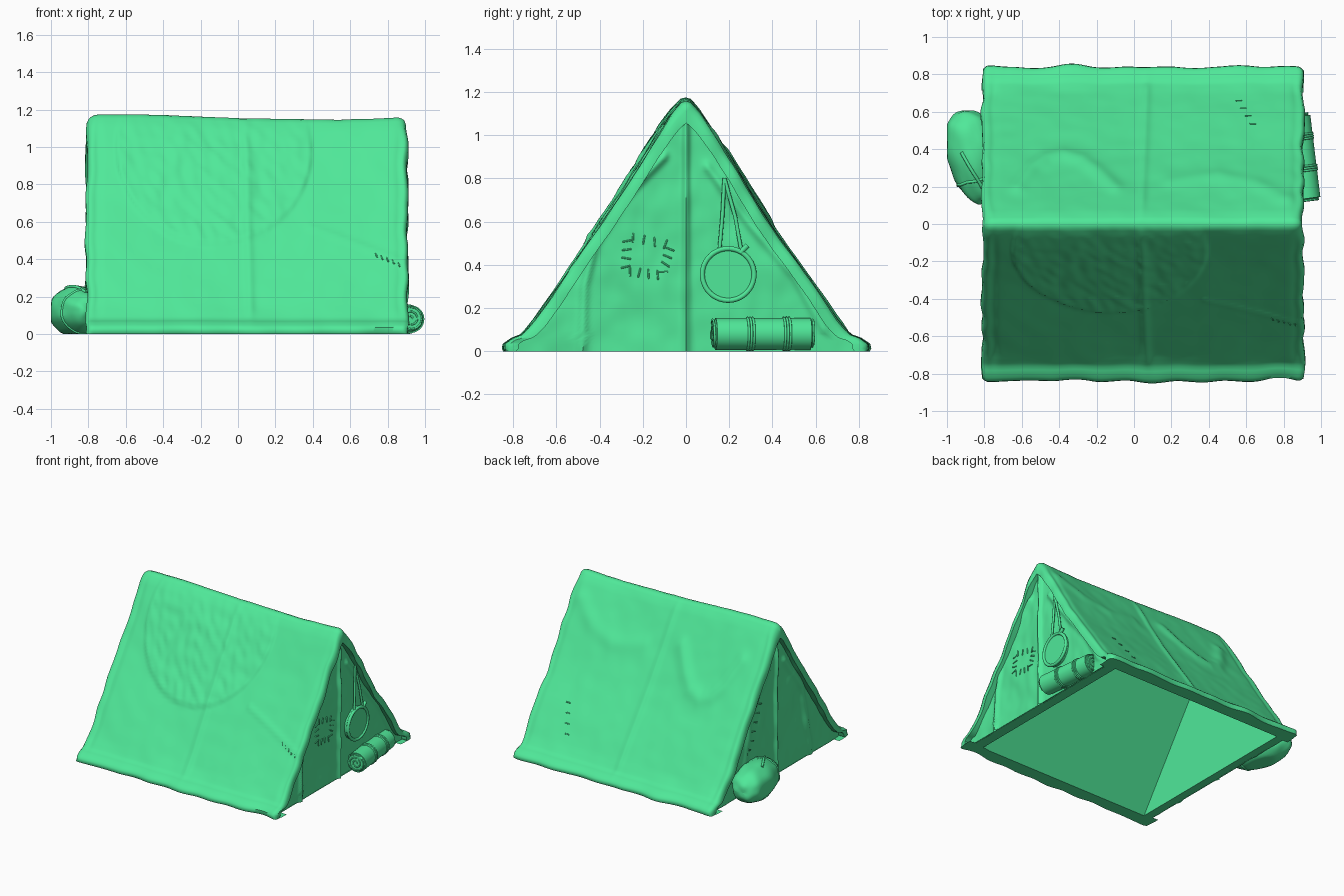
import bpy, bmesh, math, random
from mathutils import Vector, Matrix, noise

if "Cube" in bpy.data.objects:
    bpy.data.objects.remove(bpy.data.objects["Cube"])

random.seed(4)
X0, X1 = -0.810, 0.907            # roof ends
W0, W1 = -0.768, 0.864            # end walls
HALF = [(0, 1.162), (.024, 1.155), (.065, 1.105), (.175, .93), (.29, .75), (.395, .59),
        (.505, .43), (.7, .15), (.755, .08), (.8, .062), (.835, .035), (.838, 0), (.74, 0)]
LENS = [0]
for a, b in zip(HALF, HALF[1:]):
    LENS.append(LENS[-1] + math.dist(a, b))
GREEN = bpy.data.materials.new("green_canvas")
GREEN.diffuse_color = (.08, .81, .32, 1)
GREEN.use_nodes = True
GREEN.node_tree.nodes["Principled BSDF"].inputs["Base Color"].default_value = GREEN.diffuse_color


def nz(x, y, z):
    return noise.noise(Vector((x, y, z)))


def prof(s):
    """Point on the half cross-section, s = 0 ridge to 1 hem."""
    d = max(0, min(1, s)) * LENS[-1]
    i = next(k for k in range(1, len(LENS)) if d <= LENS[k] + 1e-9)
    f = (d - LENS[i - 1]) / (LENS[i] - LENS[i - 1])
    return Vector(HALF[i - 1]).lerp(Vector(HALF[i]), f)


def s_at(z):
    lo, hi = 0, 1
    for _ in range(30):
        m = (lo + hi) / 2
        lo, hi = (m, hi) if prof(m).y > z else (lo, m)
    return lo


def ridge(x, y, line, w):
    """Soft bump along a polyline."""
    best, p = 9, Vector((x, y))
    for a, b in zip(line, line[1:]):
        a, b = Vector(a), Vector(b)
        t = max(0, min(1, (p - a).dot(b - a) / (b - a).length_squared))
        best = min(best, (p - a.lerp(b, t)).length)
    return math.exp(-(best / w) ** 2)


FRONT = [([(.38, .58), (.6, .5), (.88, .39)], .006, .014)]
BACK = [([(-.62, .9), (-.54, .73), (-.47, .65), (-.38, .62), (-.28, .66), (-.2, .75), (-.1, .9)], .015, .045),
        ([(.2, .85), (.45, .8), (.65, .87), (.8, 1.0)], .010, .05)]
BOTH = [([(.04, 1.15), (.07, 0)], .010, .022), ([(-.75, 1.2), (-.75, 0)], -.007, .02),
        ([(.865, 1.2), (.865, 0)], -.007, .02)]


def cloth(x, s, side):
    """Point on the roof cloth with folds, patch and wavy hem."""
    p = prof(s)
    t = prof(s + .012) - prof(s - .012)
    n = Vector((-t.y, t.x)).normalized() if s > .01 else Vector((0, 1))
    y, z = p
    h = .008 * nz(x * 2.5, side * y * 2.5, z * 2.5) + .003 * nz(x * 9, side * y * 9, z * 9)
    fade = min(1, s * 8) * min(1, z * 8)
    for line, amp, w in BOTH + (FRONT if side < 0 else BACK):
        h += fade * amp * ridge(x, z, line, w)
    if side < 0:                  # draped oval patch
        e = 1 - math.hypot((x + .13) / .53, (z - .99) / .52)
        k = max(0, min(1, e / .03))
        h += fade * k * (.011 + .008 * nz(x * 18 + z * 8, z * 14, 3))
    hem = max(0, 1 - z / .14)
    h *= 1 - hem
    r = .035 + .025 * max(0, 1 - s * 6)
    d = max(0, min(x - X0, X1 - x))
    if d < r:                     # rounded cloth edge
        h -= .8 * (r - math.sqrt(max(0, r * r - (r - d) ** 2)))
    y += n.x * h + hem * (.030 * nz(x * 4.5, side * 3, 1) + .004)
    z += n.y * h * (1 - hem) + z * (.012 * math.cos((x + .65) * 3.0) - .002)
    x += max(0, 1 - d / .15) * .016 * nz(z * 6, side * y * 6, x)
    return Vector((x, side * y, max(0, z)))


def finish(name, bm, angle=40):
    me = bpy.data.meshes.new(name)
    bm.to_mesh(me)
    bm.free()
    me.materials.append(GREEN)
    me.shade_smooth()
    me.set_sharp_from_angle(angle=math.radians(angle))
    ob = bpy.data.objects.new(name, me)
    bpy.context.collection.objects.link(ob)
    return ob


def grid(name, rows, centre=(.05, 0, .4)):
    """Skin a grid of points, normals facing away from centre."""
    bm = bmesh.new()
    vs = [[bm.verts.new(p) for p in r] for r in rows]
    for r, q in zip(vs, vs[1:]):
        for i in range(len(r) - 1):
            bm.faces.new((r[i], r[i + 1], q[i + 1], q[i]))
    bm.normal_update()
    c = Vector(centre)
    if sum(f.normal.dot(f.calc_center_median() - c) * f.calc_area() for f in bm.faces) < 0:
        bmesh.ops.reverse_faces(bm, faces=bm.faces[:])
    return finish(name, bm, 50)


def tube(name, pts, r, cyclic=False):
    cu = bpy.data.curves.new(name, 'CURVE')
    cu.dimensions, cu.bevel_depth, cu.bevel_resolution = '3D', r, 3
    cu.use_fill_caps = True
    cu.materials.append(GREEN)
    sp = cu.splines.new('POLY')
    sp.points.add(len(pts) - 1)
    for q, p in zip(sp.points, pts):
        q.co = (*p, 1)
    sp.use_cyclic_u = cyclic
    ob = bpy.data.objects.new(name, cu)
    bpy.context.collection.objects.link(ob)


# roof cloth, with its end edges turned in to the walls
ss = [i / 70 for i in range(71)]
around = [(s, -1) for s in reversed(ss)] + [(s, 1) for s in ss[1:]]
cols = [[cloth(X0 + (X1 - X0) * i / 150, s, sd) for s, sd in around] for i in range(151)]


def turned(col, dx):
    return [Vector((p.x + dx, p.y * .95, p.z * .95)) for p in col]


cols = ([turned(cols[0], .07), turned(cols[0], 0)] + cols +
        [turned(cols[-1], 0), turned(cols[-1], -.07)])
grid("roof_cloth", cols)

# end walls with seam and flap folds
SEAM = ([(0, 1.08), (0, 0)], .022, .016)
FLAPS = {1: [SEAM, ([(-.1, .9), (-.3, .7), (-.42, .5), (-.47, .3), (-.48, 0)], .022, .02),
             ([(.1, .85), (.3, .58), (.5, .35), (.64, .1)], .016, .022)],
         -1: [SEAM, ([(-.1, .85), (-.32, .55), (-.42, 0)], .016, .03),
              ([(.1, .85), (.32, .55), (.42, 0)], .016, .03)]}


def wall_x(end, y, z):
    h = .012 * nz(y * 4, z * 4, end) + .006 * nz(y * 13, z * 9, end)
    h += sum(a * ridge(y, z, l, w) for l, a, w in FLAPS[end])
    return (W1 if end > 0 else W0) + end * h


for end, name in ((1, "door_wall"), (-1, "rear_wall")):
    rows = []
    for j in range(71):
        z = 1.12 * j / 70
        hw = prof(s_at(max(z / .965, .04))).x * (.965 + .03 * max(0, 1 - z / .1)) if j < 70 else .005
        rows.append([Vector((wall_x(end, y, z), y, z)) for y in
                     [hw * (i / 50 - 1) for i in range(101)]])
    grid(name, rows)

# hollow inside and flat bottom rim
bm = bmesh.new()
a, b, w, top = -.705, .785, .73, 1.06
inner = [bm.verts.new(p) for p in ((a, -w, 0), (b, -w, 0), (b, w, 0), (a, w, 0))]
outer = [bm.verts.new(p) for p in ((-.775, -.79, .002), (.87, -.79, .002), (.87, .79, .002), (-.775, .79, .002))]
p, q = bm.verts.new((a, 0, top)), bm.verts.new((b, 0, top))
for f in ((inner[0], inner[1], q, p), (inner[2], inner[3], p, q),
          (inner[1], inner[2], q), (inner[3], inner[0], p)):
    bm.faces.new(f)
for i in range(4):
    bm.faces.new((outer[i], outer[i - 1], inner[i - 1], inner[i]))
bm.normal_update()
for f in bm.faces:
    if f.normal.dot(Vector((.05, 0, -.1)) - f.calc_center_median()) < 0:
        f.normal_flip()
finish("inner_lining", bm, 10)


# stitches: little bars lying on the cloth
def stitch(name, pos, direction, length, thick=.008):
    bm = bmesh.new()
    bmesh.ops.create_cube(bm, size=1)
    bmesh.ops.scale(bm, vec=(thick, thick, length), verts=bm.verts[:])
    bmesh.ops.bevel(bm, geom=bm.edges[:], offset=.002, affect='EDGES')
    rot = Vector(direction).to_track_quat('Z', 'Y').to_matrix().to_4x4()
    bm.transform(Matrix.Translation(pos) @ rot)
    finish(name, bm)


corners = [Vector(c) for c in ((-.27, .53), (-.07, .49), (-.11, .35), (-.28, .37))]
for k in range(4):
    c, d = corners[k], corners[(k + 1) % 4]
    for j in range(4):            # door patch outline
        m = c.lerp(d, (j + .5) / 4)
        o = (d - c).orthogonal().normalized() + Vector((random.uniform(-.3, .3), random.uniform(-.3, .3)))
        stitch("door_patch_stitch", (wall_x(1, *m) + .002, *m), (0, o.x, o.y), .045)
for j in range(6):                # rear wall mend
    y, z = .34 - j * .03, .32 + j * .06
    stitch("rear_stitch", (wall_x(-1, y, z) - .002, y, z), (0, .9, .3), .05)
for j in range(5):                # front tear end
    x, z = .74 + .03 * j, .425 - .012 * j
    stitch("roof_stitch", cloth(x, s_at(z), -1), (.3, -.5, -.8), .03)
for j in range(4):                # back mend
    stitch("roof_stitch", cloth(.56 + .025 * j, s_at(.21 + .06 * j), 1), (1, 0, 0), .035)

# hanging pan: dish, rim and cord
py, pz, px = .195, .355, .885
bm = bmesh.new()
bmesh.ops.create_cone(bm, cap_ends=True, segments=40, radius1=.122, radius2=.122, depth=.04)
bm.transform(Matrix.Translation((px - .010, py, pz)) @ Matrix.Rotation(math.pi / 2, 4, 'Y'))
finish("pan_dish", bm)
tube("pan_rim", [(px + .008, py + .12 * math.cos(t), pz + .12 * math.sin(t))
                 for t in [math.tau * i / 40 for i in range(40)]], .012, True)
for y in (.155, .255):
    tube("pan_cord", [(px + .005, y, .47), (px, y * .6 + .075, .62), (px - .004, .178, .8)], .009)
tube("cord_tail", [(px + .008, .25, .455), (px + .01, .285, .49)], .013)

# bedroll: body, spiral ends and straps
M = Matrix.Translation((.896, .355, .08)) @ Matrix.Rotation(math.radians(7), 4, 'Z')
R = .074
bm = bmesh.new()
bmesh.ops.create_cone(bm, cap_ends=True, segments=36, radius1=R, radius2=R, depth=.465)
bmesh.ops.bevel(bm, geom=[e for e in bm.edges if abs(e.verts[0].co.z - e.verts[1].co.z) < .01],
                offset=.012, segments=3, affect='EDGES')
bm.transform(M @ Matrix.Rotation(math.pi / 2, 4, 'X'))
finish("bedroll", bm)
for y in (-.232, .232):
    tube("bedroll_spiral", [M @ Vector(((.01 + .0022 * i) * math.cos(i * .55), y,
                                        (.01 + .0022 * i) * math.sin(i * .55))) for i in range(28)], .005)
for y in (-.06, .11):
    for dy in (-.012, 0, .012):
        tube("bedroll_strap", [M @ Vector((R * math.cos(t), y + dy, R * math.sin(t)))
                               for t in [math.tau * i / 36 for i in range(36)]], .006, True)

# sack leaning on the rear wall
S = Matrix.Translation((-.857, .36, .122)) @ Matrix.Rotation(math.radians(13), 4, 'Z')


def sack(u, v, grow=0):
    c = math.cos(v) ** .8
    d = Vector((math.cos(u) * c, math.sin(v), math.sin(u) * c))
    k = 1 + .06 * nz(*(d * 2.2)) + grow
    fat = 1 + .08 * math.sin(v)
    p = S @ Vector((.14 * d.x * k * fat, .25 * d.y * k, .136 * d.z * k * fat))
    return Vector((max(p.x, -1), p.y, max(p.z, 0)))


grid("sack", [[sack(math.tau * i / 40, math.pi * (j / 30 - .5) * .9999) for i in range(41)]
              for j in range(31)], S.translation)
tube("sack_strap", [sack(math.tau * i / 40, -.55, -.01) for i in range(40)], .008, True)
tube("sack_tie", [sack(1.5 + .5 * i / 8, -.75 + .9 * i / 8, 0) for i in range(9)], .009)
